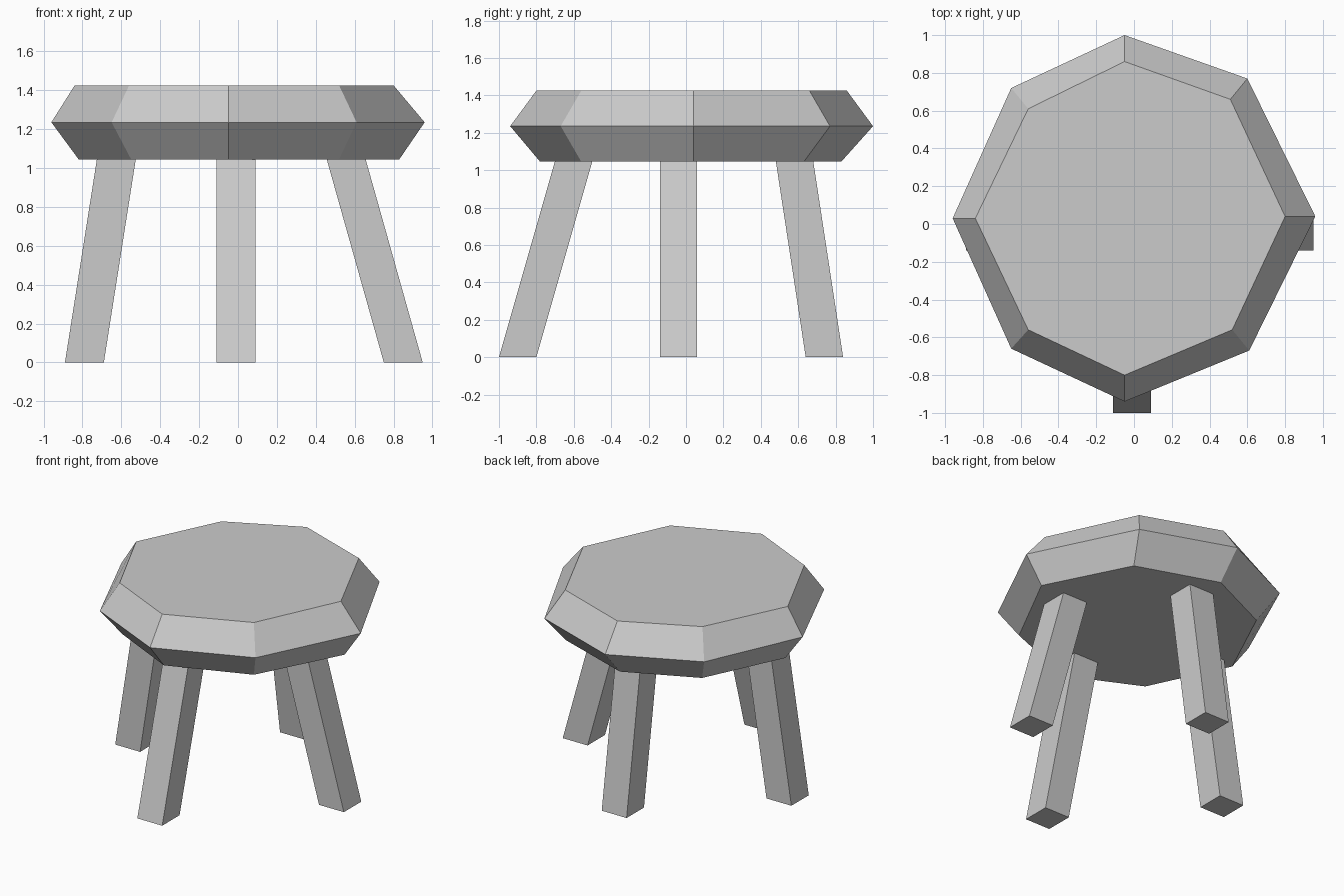
import bpy
import bmesh

cube = bpy.data.objects.get("Cube")
if cube:
    bpy.data.objects.remove(cube)

grey = bpy.data.materials.new("plain grey")
grey.use_nodes = True
colour = (0.6, 0.6, 0.6, 1)
grey.diffuse_color = colour
grey.node_tree.nodes["Principled BSDF"].inputs["Base Color"].default_value = colour


def loft(name, rings):
    """Closed flat-shaded solid through a stack of (outline, height) rings."""
    bm = bmesh.new()
    loops = [[bm.verts.new((x, y, z)) for x, y in outline] for outline, z in rings]
    bm.faces.new(loops[0])
    bm.faces.new(loops[-1])
    for low, high in zip(loops, loops[1:]):
        n = len(low)
        for i in range(n):
            j = (i + 1) % n
            bm.faces.new((low[i], low[j], high[j], high[i]))
    bmesh.ops.recalc_face_normals(bm, faces=bm.faces)
    mesh = bpy.data.meshes.new(name)
    bm.to_mesh(mesh)
    bm.free()
    mesh.materials.append(grey)
    obj = bpy.data.objects.new(name, mesh)
    bpy.context.collection.objects.link(obj)
    return obj


def square(x, y, half=0.1):
    return [(x - half, y - half), (x + half, y - half),
            (x + half, y + half), (x - half, y + half)]


# Seat: slightly uneven octagon, bevelled above and below its widest rim
under = [(-0.05, 0.83), (0.53, 0.63), (0.83, 0.04), (0.52, -0.56),
         (-0.05, -0.78), (-0.55, -0.54), (-0.82, 0.03), (-0.55, 0.60)]
rim = [(-0.05, 1.0), (0.60, 0.77), (0.96, 0.04), (0.61, -0.67),
       (-0.05, -0.94), (-0.65, -0.66), (-0.96, 0.03), (-0.65, 0.72)]
top = [(-0.05, 0.86), (0.51, 0.66), (0.80, 0.04), (0.52, -0.56),
       (-0.05, -0.80), (-0.56, -0.56), (-0.84, 0.03), (-0.56, 0.61)]
loft("seat", [(under, 1.045), (rim, 1.235), (top, 1.425)])

# Legs: square posts splayed outward, as foot centre and top centre
legs = {
    "front_leg": ((-0.01, -0.90), (-0.01, -0.60)),
    "back_leg": ((-0.01, 0.74), (-0.01, 0.58)),
    "left_leg": ((0.85, -0.04), (0.555, -0.04)),
    "right_leg": ((-0.79, -0.04), (-0.625, -0.04)),
}
for name, (foot, head) in legs.items():
    loft(name, [(square(*foot), 0), (square(*head), 1.05)])
